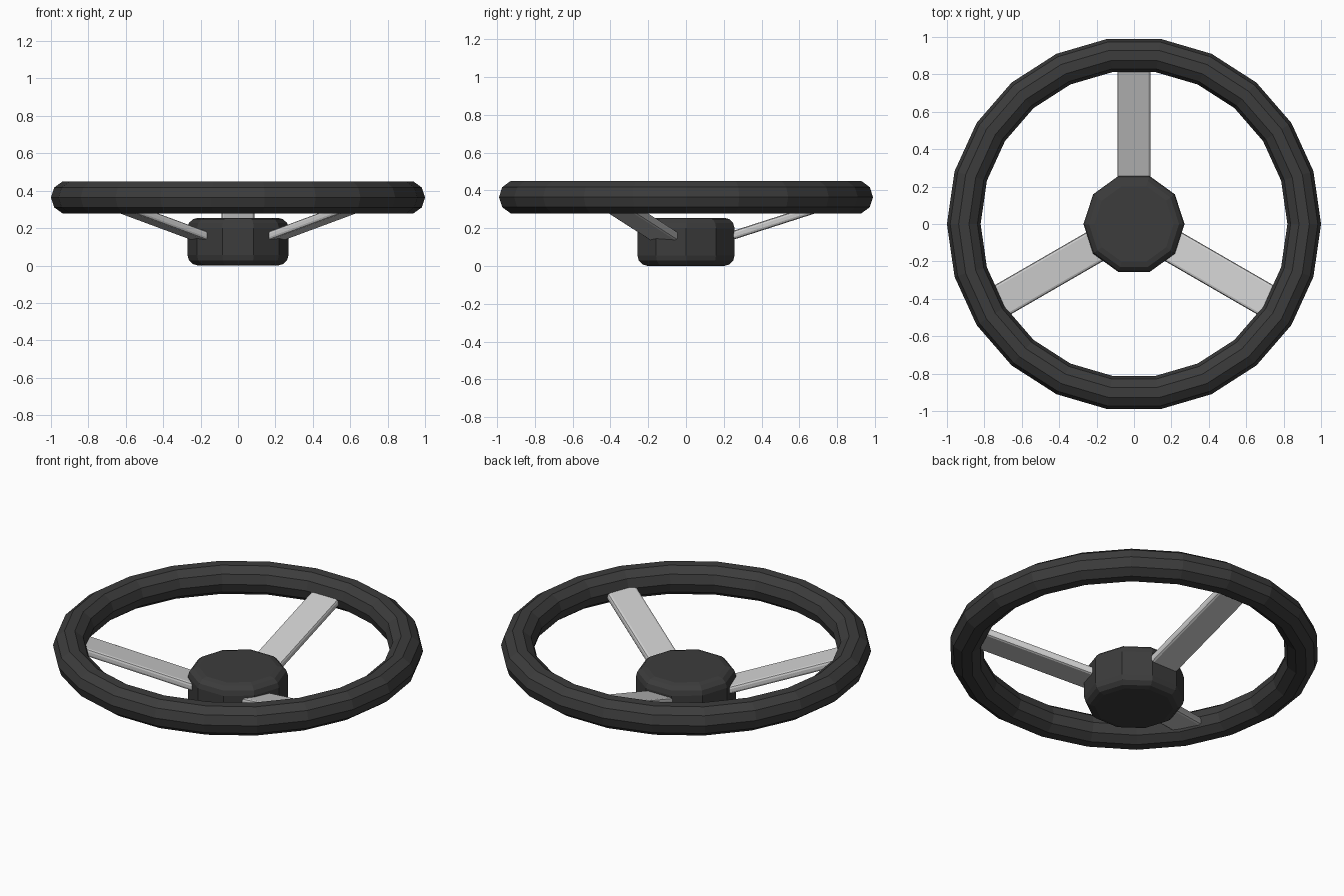
import bpy, bmesh, math
from mathutils import Matrix, Vector

if "Cube" in bpy.data.objects:
    bpy.data.objects.remove(bpy.data.objects["Cube"])


def material(name, c):
    m = bpy.data.materials.new(name)
    m.diffuse_color = (c, c, c, 1)
    m.use_nodes = True
    m.node_tree.nodes["Principled BSDF"].inputs["Base Color"].default_value = m.diffuse_color
    return m


def make_object(name, bm, mat):
    bmesh.ops.recalc_face_normals(bm, faces=bm.faces[:])
    me = bpy.data.meshes.new(name)
    bm.to_mesh(me)
    bm.free()
    me.materials.append(mat)
    ob = bpy.data.objects.new(name, me)
    bpy.context.collection.objects.link(ob)
    return ob


def add_bevel(ob, width, segments):
    mod = ob.modifiers.new("Bevel", 'BEVEL')
    mod.width = width
    mod.segments = segments
    mod.limit_method = 'ANGLE'
    mod.angle_limit = math.radians(50)


dark = material("dark_plastic", 0.045)
metal = material("light_metal", 0.55)

# Grip rim: 22-sided ring with a ten-sided cross-section
bpy.ops.mesh.primitive_torus_add(major_segments=22, minor_segments=10,
                                 major_radius=0.91, minor_radius=0.09,
                                 location=(0, 0, 0.364))
rim = bpy.context.object
rim.name = "grip_rim"
rim.data.materials.append(dark)

# Hub: ten-sided drum with rounded top and bottom edges
bm = bmesh.new()
bmesh.ops.create_cone(bm, cap_ends=True, segments=10, radius1=0.27,
                      radius2=0.27, depth=0.255,
                      matrix=Matrix.Translation((0, 0, 0.1325 - 0.005))
                      @ Matrix.Rotation(math.radians(18 * 5), 4, 'Z')
                      @ Matrix.Rotation(math.radians(-90), 4, 'Z'))
# Put a corner on the +x axis
corner = max(bm.verts, key=lambda v: v.co.x).co
bmesh.ops.rotate(bm, verts=bm.verts[:], cent=(0, 0, 0),
                 matrix=Matrix.Rotation(-math.atan2(corner.y, corner.x), 3, 'Z'))
hub = make_object("hub", bm, dark)
add_bevel(hub, 0.055, 3)

# Three flat spokes rising from hub to rim
inner, outer = Vector((0.18, 0, 0.14)), Vector((0.865, 0, 0.36))
run = outer - inner
for i in range(3):
    bm = bmesh.new()
    bmesh.ops.create_cube(bm, size=1)
    bmesh.ops.scale(bm, vec=(run.length, 0.178, 0.045), verts=bm.verts[:])
    tilt = Matrix.Rotation(-math.atan2(run.z, run.x), 4, 'Y')
    turn = Matrix.Rotation(math.radians(90 + 120 * i), 4, 'Z')
    bm.transform(turn @ Matrix.Translation((inner + outer) / 2) @ tilt)
    spoke = make_object(f"spoke_{i + 1}", bm, metal)
    add_bevel(spoke, 0.014, 2)
